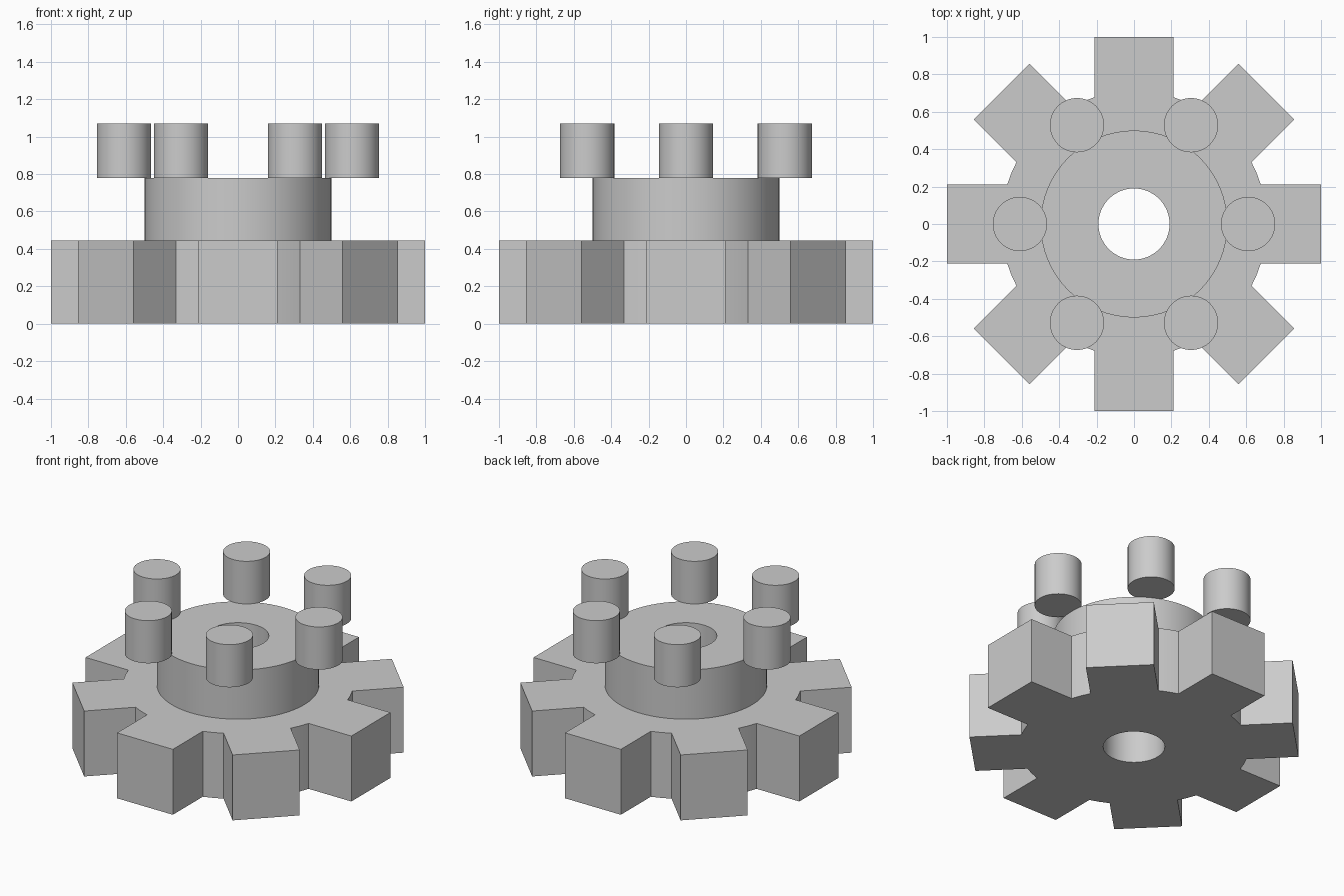
import bpy
import bmesh
from math import cos, sin, pi, sqrt, radians

TEETH, PINS = 8, 6
TIP, ROOT, HALF_WIDTH = 1.0, 0.71, 0.21
HUB, BORE = 0.5, 0.19
GEAR_TOP, HUB_TOP, PIN_TOP = 0.445, 0.78, 1.07
PIN_RADIUS, PIN_ORBIT = 0.145, 0.61

old = bpy.data.objects.get("Cube")
if old:
    bpy.data.objects.remove(old)

grey = bpy.data.materials.new("light grey")
grey.use_nodes = True
colour = (0.6, 0.6, 0.6, 1)
grey.diffuse_color = colour
grey.node_tree.nodes["Principled BSDF"].inputs["Base Color"].default_value = colour


def circle(radius, sides=64):
    return [(radius * cos(2 * pi * i / sides), radius * sin(2 * pi * i / sides))
            for i in range(sides)]


def gear_outline():
    """Square teeth on a round root, with one root point in each gap."""
    inner = sqrt(ROOT ** 2 - HALF_WIDTH ** 2)
    gap = pi / TEETH
    tooth = [(inner, -HALF_WIDTH), (TIP, -HALF_WIDTH), (TIP, HALF_WIDTH),
             (inner, HALF_WIDTH), (ROOT * cos(gap), ROOT * sin(gap))]
    points = []
    for i in range(TEETH):
        c, s = cos(2 * gap * i), sin(2 * gap * i)
        points += [(x * c - y * s, x * s + y * c) for x, y in tooth]
    return points


def add_ring(bm, points, z):
    return [bm.verts.new((x, y, z)) for x, y in points]


def add_wall(bm, a, b):
    for i in range(len(a)):
        j = (i + 1) % len(a)
        bm.faces.new((a[i], a[j], b[j], b[i]))


def fill_between(bm, outer, inner):
    """Flat cap with a round opening."""
    edges = [bm.edges.get((ring[i - 1], ring[i]))
             for ring in (outer, inner) for i in range(len(ring))]
    bmesh.ops.triangle_fill(bm, edges=edges, use_beauty=True)


def finish(bm, name):
    bmesh.ops.recalc_face_normals(bm, faces=bm.faces)
    mesh = bpy.data.meshes.new(name)
    bm.to_mesh(mesh)
    bm.free()
    mesh.materials.append(grey)
    obj = bpy.data.objects.new(name, mesh)
    bpy.context.collection.objects.link(obj)
    bpy.ops.object.select_all(action="DESELECT")
    obj.select_set(True)
    bpy.context.view_layer.objects.active = obj
    bpy.ops.object.shade_smooth_by_angle(angle=radians(30))
    return obj


# Gear wheel with raised hub and through bore
bm = bmesh.new()
outline = gear_outline()
gear_low = add_ring(bm, outline, 0)
gear_high = add_ring(bm, outline, GEAR_TOP)
hub_low = add_ring(bm, circle(HUB), GEAR_TOP)
hub_high = add_ring(bm, circle(HUB), HUB_TOP)
bore_high = add_ring(bm, circle(BORE), HUB_TOP)
bore_low = add_ring(bm, circle(BORE), 0)
add_wall(bm, gear_low, gear_high)
add_wall(bm, hub_low, hub_high)
add_wall(bm, hub_high, bore_high)
add_wall(bm, bore_high, bore_low)
fill_between(bm, gear_high, hub_low)
fill_between(bm, gear_low, bore_low)
finish(bm, "gear_wheel")

# Ring of round pins
for i in range(PINS):
    bm = bmesh.new()
    low = add_ring(bm, circle(PIN_RADIUS), HUB_TOP)
    high = add_ring(bm, circle(PIN_RADIUS), PIN_TOP)
    add_wall(bm, low, high)
    bm.faces.new(low)
    bm.faces.new(high)
    pin = finish(bm, f"pin_{i + 1}")
    angle = 2 * pi * i / PINS
    pin.location = (PIN_ORBIT * cos(angle), PIN_ORBIT * sin(angle), 0)
